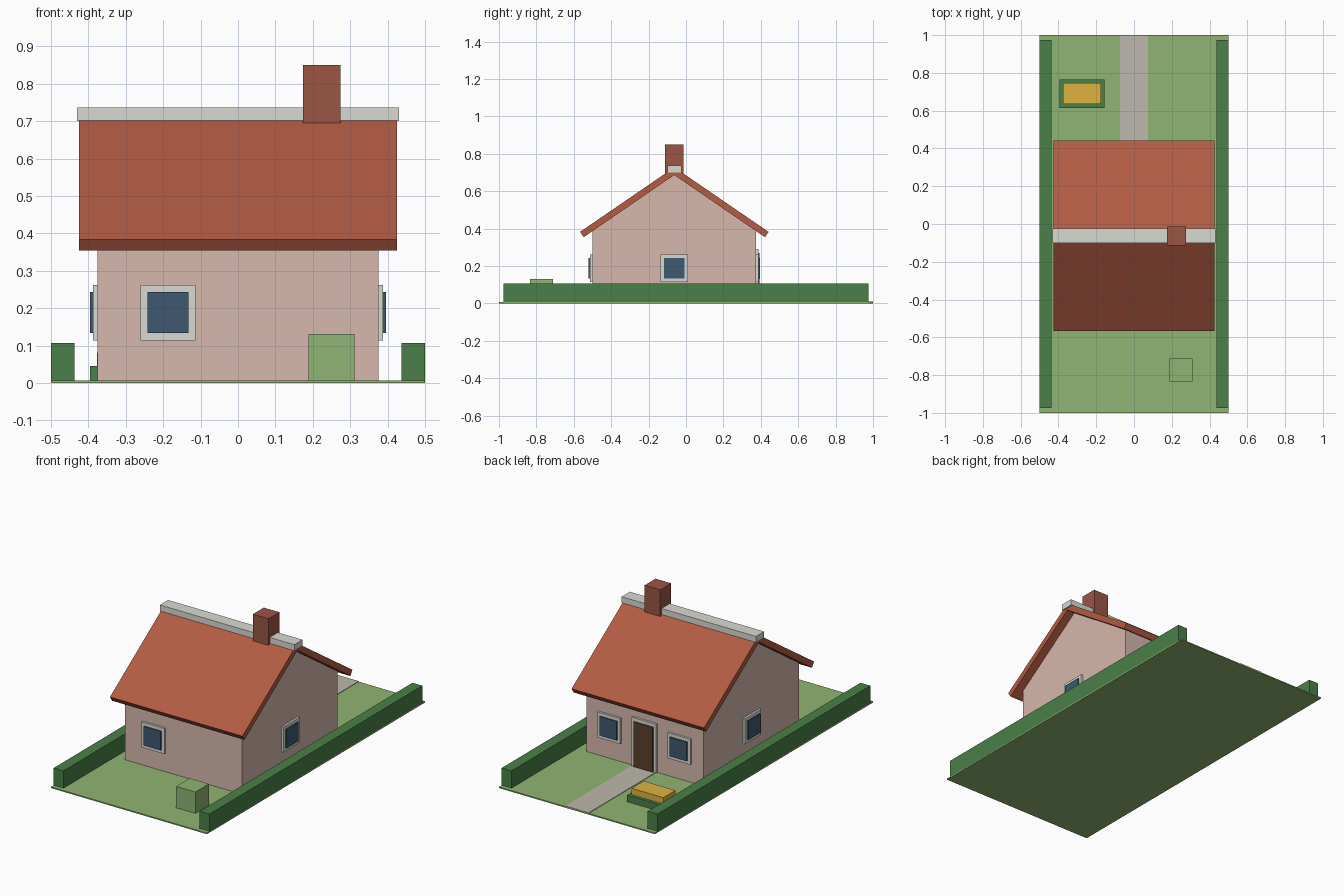
import bpy, bmesh

if "Cube" in bpy.data.objects:
    bpy.data.objects.remove(bpy.data.objects["Cube"])

YC = -0.0625   # ridge line in y
G = 0.007      # top of the lawn


def material(name, hex_code):
    """Material from a display colour, converted to linear."""
    def lin(c):
        return c / 12.92 if c <= 0.04045 else ((c + 0.055) / 1.055) ** 2.4
    rgb = [lin(int(hex_code[i:i + 2], 16) / 255) for i in (0, 2, 4)]
    m = bpy.data.materials.new(name)
    m.diffuse_color = (*rgb, 1)
    m.use_nodes = True
    m.node_tree.nodes["Principled BSDF"].inputs["Base Color"].default_value = m.diffuse_color
    return m


GRASS = material("grass", "8FB573")
HEDGE = material("hedge_green", "4A8048")
WALL = material("plaster", "D6B8AD")
ROOF = material("roof_tile", "B25C43")
BRICK = material("brick", "9A5644")
TRIM = material("trim", "DADAD4")
GLASS = material("glass", "3F5870")
WOOD = material("door_wood", "5A412E")
PATH = material("paving", "BDB8AD")
FLOWER = material("flowers", "DDB440")


def finish(name, bm, mat):
    bmesh.ops.recalc_face_normals(bm, faces=bm.faces)
    me = bpy.data.meshes.new(name)
    bm.to_mesh(me)
    bm.free()
    me.materials.append(mat)
    ob = bpy.data.objects.new(name, me)
    bpy.context.collection.objects.link(ob)
    return ob


def box(name, x, y, z, mat):
    """Box from (min, max) ranges."""
    bm = bmesh.new()
    bmesh.ops.create_cube(bm, size=1)
    for v in bm.verts:
        v.co = [r[0] + (c + 0.5) * (r[1] - r[0]) for c, r in zip(v.co, (x, y, z))]
    return finish(name, bm, mat)


def extrude_x(name, profile, half, mat):
    """Extrude a (y, z) profile along x."""
    bm = bmesh.new()
    face = bm.faces.new([bm.verts.new((-half, y, z)) for y, z in profile])
    new = bmesh.ops.extrude_face_region(bm, geom=[face])["geom"]
    bmesh.ops.translate(bm, vec=(2 * half, 0, 0),
                        verts=[v for v in new if isinstance(v, bmesh.types.BMVert)])
    return finish(name, bm, mat)


def opening(name, axis, wall, side, centre, parts):
    """Stacked panels on a wall; parts: (suffix, half width, z range, depth, material)."""
    for suffix, hw, z, depth, mat in parts:
        across = (centre - hw, centre + hw)
        out = tuple(sorted((wall - side * 0.01, wall + side * depth)))
        x, y = (out, across) if axis == "x" else (across, out)
        box(f"{name}_{suffix}", x, y, z, mat)


# Plot: lawn, path and hedges
box("lawn", (-0.5, 0.5), (-1, 1), (0, G), GRASS)
box("garden_path", (-0.075, 0.075), (0.37, 1), (0.001, 0.01), PATH)
for label, s in (("left", -1), ("right", 1)):
    box(f"hedge_{label}", tuple(sorted((s * 0.437, s * 0.5))),
        (-0.975, 0.975), (G - 0.002, 0.107), HEDGE)

# House body with gables
extrude_x("house_walls", [(-0.5, G - 0.002), (0.375, G - 0.002), (0.375, 0.387),
                          (YC, 0.687), (-0.5, 0.387)], 0.375, WALL)

# Roof: two sloped slabs as one mirrored profile
half_roof = [(0.504, 0.383), (0.485, 0.354)]
extrude_x("roof", [(YC, 0.728)] + [(YC + u, z) for u, z in half_roof] + [(YC, 0.687)]
          + [(YC - u, z) for u, z in reversed(half_roof)], 0.425, ROOF)
box("ridge_cap", (-0.431, 0.431), (YC - 0.0375, YC + 0.0375), (0.70, 0.737), TRIM)
box("chimney", (0.174, 0.274), (YC - 0.05, YC + 0.05), (0.695, 0.85), BRICK)

# Windows and door
window = [("frame", 0.0735, (0.114, 0.262), 0.012, TRIM),
          ("pane", 0.055, (0.133, 0.243), 0.02, GLASS)]
door = [("frame", 0.08, (G, 0.29), 0.012, TRIM),
        ("leaf", 0.0625, (G, 0.27), 0.019, WOOD)]
opening("front_window", "y", -0.5, -1, -0.1875, window)
opening("left_window", "x", -0.375, -1, YC, window)
opening("right_window", "x", 0.375, 1, YC, window)
for label, x in (("left", -0.225), ("right", 0.225)):
    opening(f"back_window_{label}", "y", 0.375, 1, x, window)
opening("back_door", "y", 0.375, 1, 0, door)

# Garden bush and flower bed
box("bush", (0.188, 0.311), (-0.835, -0.711), (G - 0.002, 0.131), GRASS)
box("flower_bed", (-0.395, -0.157), (0.615, 0.765), (G - 0.002, 0.045), HEDGE)
box("flower_block", (-0.377, -0.174), (0.635, 0.746), (0.043, 0.082), FLOWER)
